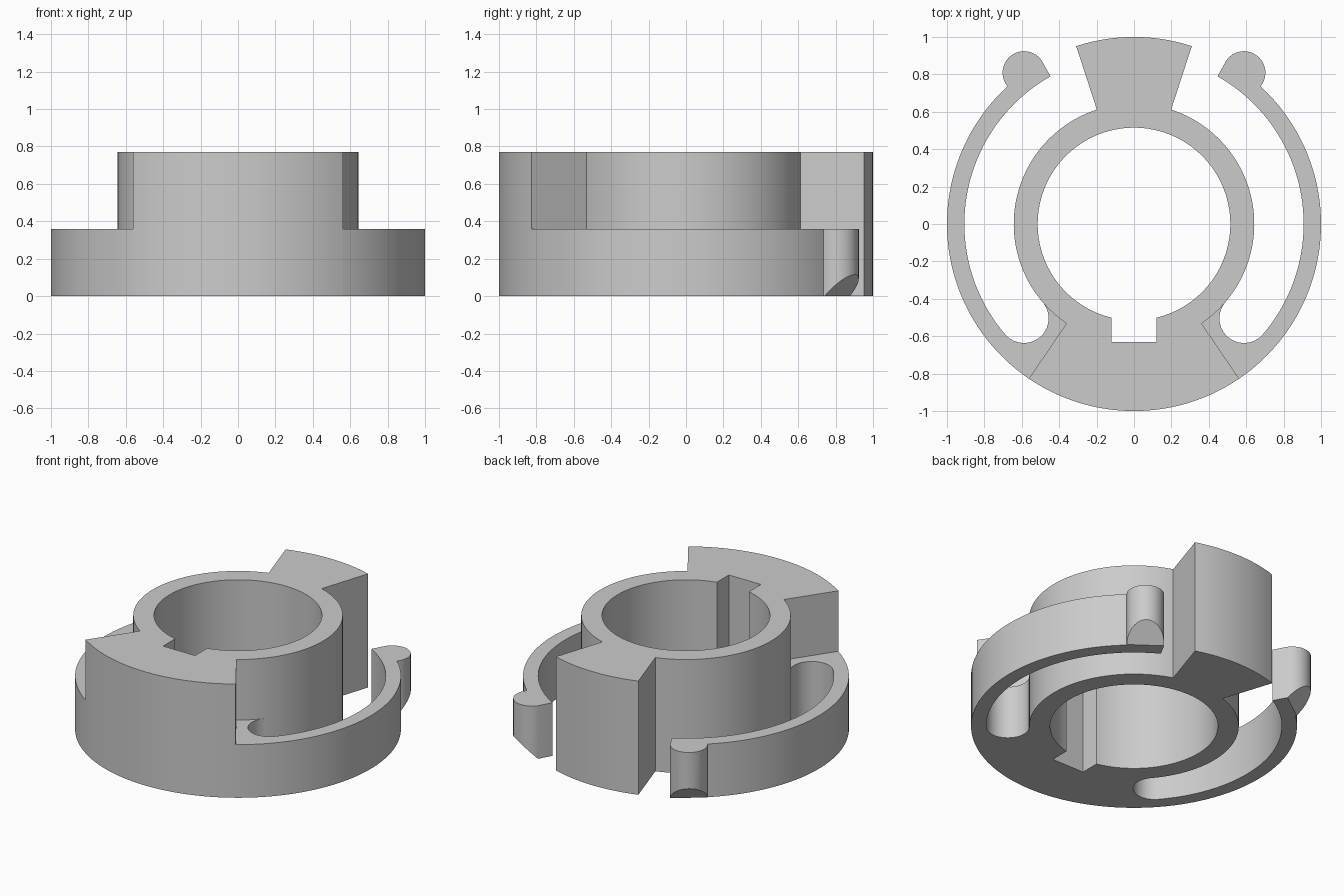
import bpy
import bmesh
from math import cos, sin, radians
from mathutils import Vector

HOLE_R, HUB_R, ARM_R, RIM_R = 0.515, 0.643, 0.907, 1.0
HUB_TOP, ARM_TOP = 0.77, 0.36
FRONT_ANGLE = -55.8      # edge of the raised front block
SLOT_ANGLE = -40.6       # rounded end of the slot
BUMP_ANGLE = 54.0        # knob at the free end of each arm
BUMP_R = 0.115

if "Cube" in bpy.data.objects:
    bpy.data.objects.remove(bpy.data.objects["Cube"])

grey = bpy.data.materials.new("plain grey")
grey.use_nodes = True
colour = (0.6, 0.6, 0.6, 1)
grey.diffuse_color = colour
grey.node_tree.nodes["Principled BSDF"].inputs["Base Color"].default_value = colour


def polar(radius, angle):
    return Vector((radius * cos(radians(angle)), radius * sin(radians(angle))))


def arc(radius, start, end, centre=Vector((0, 0)), step=2.5):
    n = max(2, round(abs(end - start) / step))
    return [centre + polar(radius, start + (end - start) * i / n) for i in range(n + 1)]


def extrude_outlines(loops, height):
    """Fill closed outlines (later ones are holes) and raise them from the floor."""
    bm = bmesh.new()
    edges = []
    for loop in loops:
        verts = [bm.verts.new((p.x, p.y, 0)) for p in loop]
        edges += [bm.edges.new((v, verts[i - 1])) for i, v in enumerate(verts)]
    bmesh.ops.triangle_fill(bm, edges=edges, use_beauty=True, normal=(0, 0, 1))
    raised = bmesh.ops.extrude_face_region(bm, geom=bm.faces[:])["geom"]
    bmesh.ops.translate(bm, vec=(0, 0, height),
                        verts=[g for g in raised if isinstance(g, bmesh.types.BMVert)])
    bmesh.ops.recalc_face_normals(bm, faces=bm.faces[:])
    return bm


def finish(bm, name):
    mesh = bpy.data.meshes.new(name)
    bm.to_mesh(mesh)
    bm.free()
    mesh.materials.append(grey)
    obj = bpy.data.objects.new(name, mesh)
    bpy.context.collection.objects.link(obj)
    bpy.ops.object.select_all(action="DESELECT")
    obj.select_set(True)
    bpy.context.view_layer.objects.active = obj
    bpy.ops.object.shade_smooth_by_angle(angle=radians(30))
    obj.select_set(False)


# Hub with the raised front block, the rear wedge and a keyed bore
body = (arc(HUB_R, FRONT_ANGLE, 72)
        + arc(RIM_R, 72, 108)
        + arc(HUB_R, 108, 180 - FRONT_ANGLE)
        + arc(RIM_R, 180 - FRONT_ANGLE, 360 + FRONT_ANGLE))
bore = arc(HOLE_R, -76.5, 256.5) + [Vector((-0.12, -0.63)), Vector((0.12, -0.63))]
finish(extrude_outlines([body, bore], HUB_TOP), "hub_body")


# Curved spring arms, each with a round slot end and a chamfered knob
def spring_arm(side, name):
    slot_centre = polar((HUB_R + ARM_R) / 2, SLOT_ANGLE)
    slot_r = (ARM_R - HUB_R) / 2
    bump = polar(RIM_R, BUMP_ANGLE)
    outline = (arc(HUB_R, FRONT_ANGLE, SLOT_ANGLE)[:-1]
               + arc(slot_r, SLOT_ANGLE + 180, SLOT_ANGLE + 360, slot_centre, 9)
               + arc(ARM_R, SLOT_ANGLE, 60.5)[1:]
               + arc(BUMP_R, BUMP_ANGLE + 90, -39.3, bump, 9)
               + arc(RIM_R, 47.4, FRONT_ANGLE)[1:])
    bm = extrude_outlines([[Vector((p.x * side, p.y)) for p in outline]], ARM_TOP)
    # sloping cut under the knob
    bmesh.ops.bisect_plane(bm, geom=bm.verts[:] + bm.edges[:] + bm.faces[:], dist=1e-5,
                           plane_co=(bump.x * side, bump.y, 0),
                           plane_no=(bump.x * side, bump.y, -1), clear_outer=True)
    bmesh.ops.holes_fill(bm, edges=[e for e in bm.edges if e.is_boundary], sides=0)
    bmesh.ops.recalc_face_normals(bm, faces=bm.faces[:])
    finish(bm, name)


spring_arm(1, "left_spring_arm")
spring_arm(-1, "right_spring_arm")
